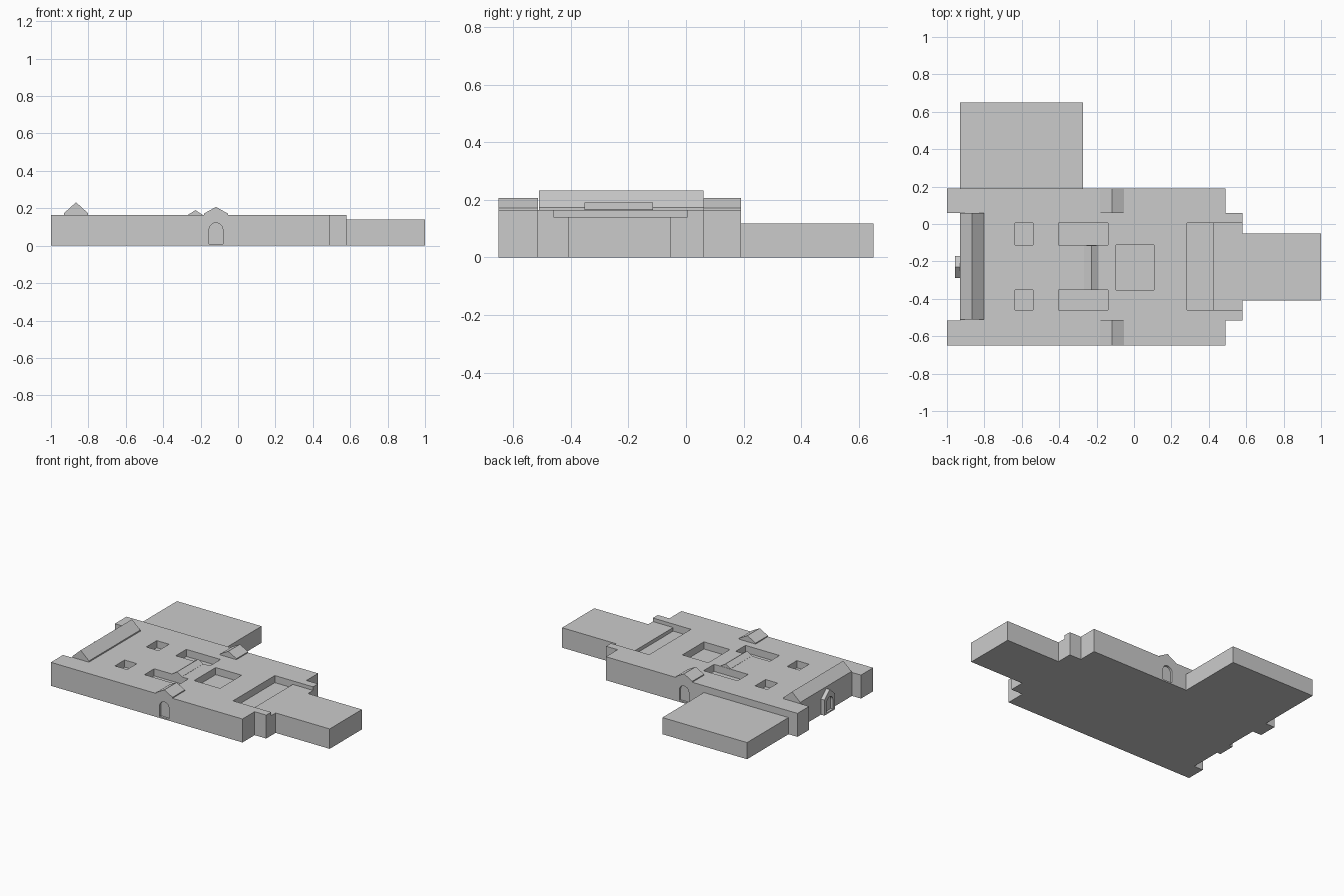
import bpy, math

if "Cube" in bpy.data.objects:
    bpy.data.objects.remove(bpy.data.objects["Cube"])

TOP = 0.165    # main roof level
PIT = 0.115    # courtyard floor level
MID = -0.23    # y of the symmetry line


def prism(name, pts, place):
    """Closed solid between two copies of a 2D profile; place(u, v, end) -> xyz."""
    n = len(pts)
    verts = [place(u, v, e) for e in (0, 1) for u, v in pts]
    faces = [list(range(n))[::-1], list(range(n, 2 * n))]
    faces += [[i, (i + 1) % n, n + (i + 1) % n, n + i] for i in range(n)]
    mesh = bpy.data.meshes.new(name)
    mesh.from_pydata(verts, [], faces)
    ob = bpy.data.objects.new(name, mesh)
    bpy.context.collection.objects.link(ob)
    bpy.context.view_layer.objects.active = ob
    bpy.ops.object.mode_set(mode='EDIT')
    bpy.ops.mesh.select_all(action='SELECT')
    bpy.ops.mesh.normals_make_consistent(inside=False)
    bpy.ops.object.mode_set(mode='OBJECT')
    return ob


def slab(name, pts, z0, z1):
    return prism(name, pts, lambda u, v, e: (u, v, (z0, z1)[e]))


def box(name, x0, x1, y0, y1, z0, z1):
    return slab(name, [(x0, y0), (x1, y0), (x1, y1), (x0, y1)], z0, z1)


def along_y(name, pts, y0, y1):
    return prism(name, pts, lambda u, v, e: (u, (y0, y1)[e], v))


def along_x(name, pts, x0, x1):
    return prism(name, pts, lambda u, v, e: ((x0, x1)[e], u, v))


def gable(c, half, base, eave, peak):
    return [(c - half, base), (c + half, base), (c + half, eave), (c, peak), (c - half, eave)]


def arch(c, r, z0, z1):
    arc = [(c + r * math.cos(math.pi * i / 10), z1 - r + r * math.sin(math.pi * i / 10))
           for i in range(11)]
    return [(c - r, z0), (c + r, z0)] + arc


def cut(target, cutter):
    cutter.hide_render = True
    mod = target.modifiers.new("cut", 'BOOLEAN')
    mod.operation = 'DIFFERENCE'
    mod.solver = 'EXACT'
    mod.object = cutter
    bpy.context.view_layer.objects.active = target
    bpy.ops.object.modifier_apply(modifier=mod.name)
    bpy.data.objects.remove(cutter)


# main building outline: one half, mirrored about the symmetry line
half = [(-0.93, 0.06), (-1.0, 0.06), (-1.0, 0.19), (0.49, 0.19), (0.49, 0.06), (0.58, 0.06)]
outline = half + [(x, 2 * MID - y + 0.005) for x, y in reversed(half)]
outline = [(x, -0.65 if y < -0.6 else y) for x, y in outline]
main = slab("main_building", outline, 0, TOP)

# courtyards sunk into the roof
for y0, y1 in ((-0.46, -0.352), (-0.112, 0.005)):
    cut(main, box("small_court_cutter", -0.635, -0.54, y0, y1, PIT, 0.3))
    cut(main, box("long_court_cutter", -0.405, -0.14, y0, y1, PIT, 0.3))
cut(main, box("centre_court_cutter", -0.095, 0.107, -0.352, -0.112, PIT, 0.3))

# lowered terrace and deeper pit beside the east wing
cut(main, box("terrace_cutter", 0.283, 0.7, -0.46, 0.005, 0.14, 0.3))
cut(main, box("pit_cutter", 0.283, 0.422, -0.46, 0.005, PIT, 0.3))

# arched doorways on front and back
for y in (-0.65, 0.19):
    cut(main, along_y("door_cutter", arch(-0.118, 0.037, 0.01, 0.122), y - 0.015, y + 0.015))

# lower wings
box("east_wing", 0.58, 1.0, -0.41, -0.052, 0, 0.14)
box("north_annex", -0.93, -0.272, 0.19, 0.65, 0, 0.117)

# gabled roofs
along_y("west_roof", gable(-0.866, 0.064, 0.16, 0.174, 0.232), -0.51, 0.06)
along_y("centre_roof", gable(-0.228, 0.038, 0.16, TOP + 0.001, 0.19), -0.352, -0.114)
for name, y0, y1 in (("front_roof", -0.65, -0.513), ("back_roof", 0.06, 0.19)):
    along_y(name, gable(-0.118, 0.064, 0.16, 0.172, 0.207), y0, y1)

# west porch with arched opening
porch = along_x("west_porch", gable(MID, 0.06, 0, 0.11, 0.162), -0.957, -0.93)
cut(porch, along_x("porch_door_cutter", arch(MID, 0.035, 0.01, 0.11), -0.98, -0.94))
